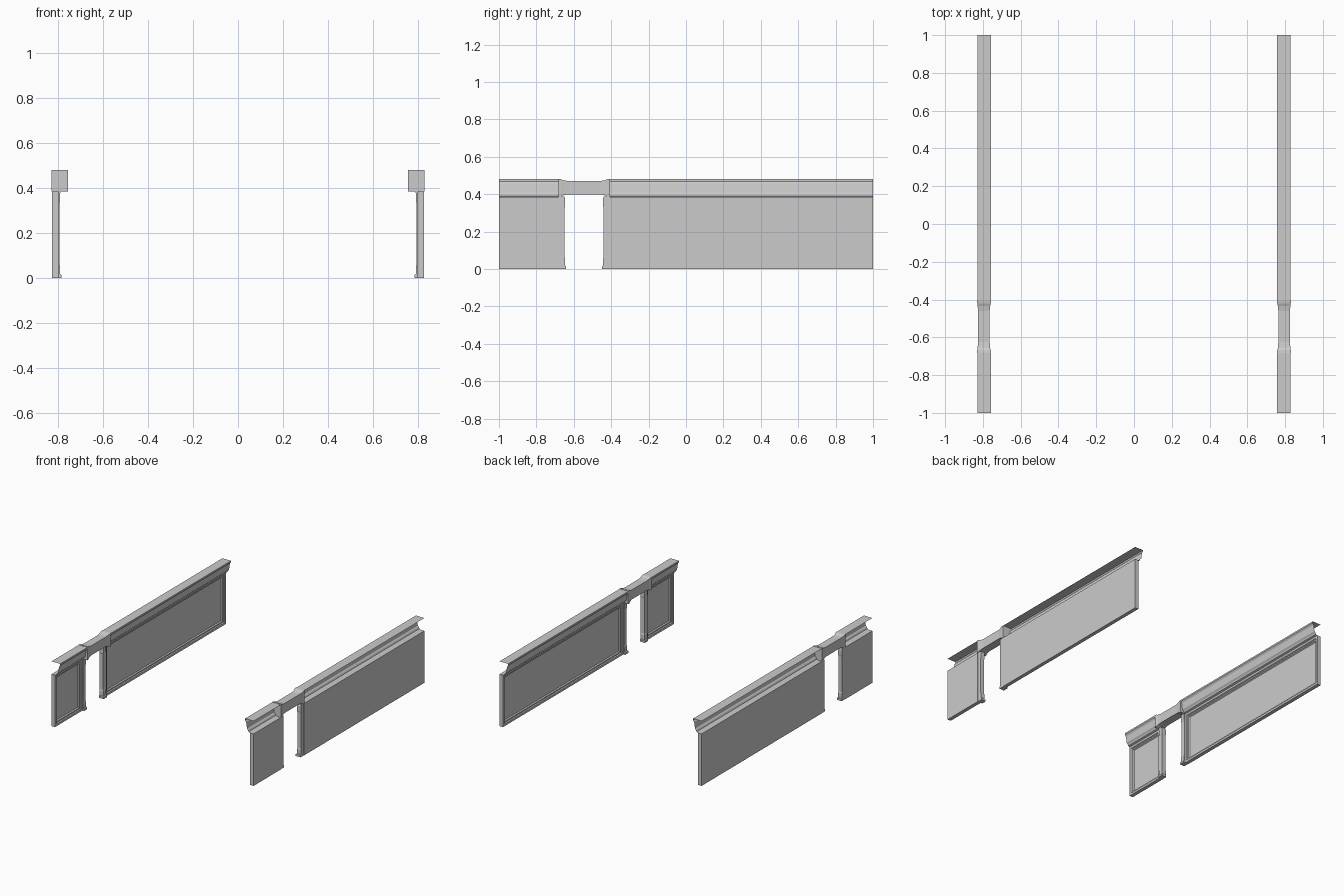
import bpy, bmesh

if "Cube" in bpy.data.objects:
    bpy.data.objects.remove(bpy.data.objects["Cube"])

OUT = 0.828  # outer wall plane


def finish(bm, name, recalc=True):
    if recalc:
        bmesh.ops.recalc_face_normals(bm, faces=bm.faces)
    me = bpy.data.meshes.new(name)
    bm.to_mesh(me)
    bm.free()
    ob = bpy.data.objects.new(name, me)
    bpy.context.collection.objects.link(ob)
    m = ob.modifiers.new("mirror", 'MIRROR')  # opposite wall
    m.use_axis[0] = True
    return ob


def loft(name, rings, cap=True, closed=True):
    """Skin a list of equal-length point rings."""
    bm = bmesh.new()
    rows = [[bm.verts.new(p) for p in r] for r in rings]
    n = len(rows[0])
    for a, b in zip(rows, rows[1:]):
        for i in range(n if closed else n - 1):
            j = (i + 1) % n
            bm.faces.new((a[i], a[j], b[j], b[i]))
    if cap:
        bm.faces.new(rows[0])
        bm.faces.new(rows[-1])
    # open moulding is already wound with its normals outward
    return finish(bm, name, recalc=closed)


def wall_panel(name, y0, y1):
    """Slab whose inner face is stepped into a framed recess."""
    bm = bmesh.new()
    x, z = 0.800, 0.385
    bmesh.ops.create_cube(bm, size=1)
    for v in bm.verts:
        v.co.x = OUT if v.co.x > 0 else x
        v.co.y = y1 if v.co.y > 0 else y0
        v.co.z = z if v.co.z > 0 else 0
    bmesh.ops.recalc_face_normals(bm, faces=bm.faces)
    face = [f for f in bm.faces if f.normal.x < -0.5][0]
    for t, d in ((0.022, 0), (0.006, -0.007), (0.012, 0), (0.008, -0.008)):
        bmesh.ops.inset_region(bm, faces=[face], thickness=t, depth=d)
    return finish(bm, name)


# cornice section (x, z): top plate, fascia and stepped underside, open at the back
profile = [(OUT, 0.48), (0.758, 0.48), (0.758, 0.468), (0.767, 0.456),
           (0.771, 0.43), (0.774, 0.41), (0.783, 0.40), (0.787, 0.39), (0.80, 0.385)]

# wall bays either side of the doorway
for tag, y0, y1 in (("front", -1.0, -0.68), ("rear", -0.41, 1.0)):
    wall_panel(tag + "_wall_panel", y0, y1)
    loft(tag + "_cornice", [[(x, y, z) for x, z in profile] for y in (y0, y1)],
         cap=False, closed=False)

# door posts: (z, inner x, projection into the doorway)
steps = [(0, 0.787, 0.038), (0.014, 0.787, 0.038), (0.019, 0.793, 0.034),
         (0.055, 0.793, 0.034), (0.062, 0.796, 0.031), (0.328, 0.796, 0.031),
         (0.335, 0.793, 0.034), (0.375, 0.793, 0.034), (0.387, 0.787, 0.030)]
for tag, y, s in (("front", -0.68, 1), ("rear", -0.41, -1)):
    loft(tag + "_door_post",
         [[(x, y, z), (OUT - 0.002, y, z), (OUT - 0.002, y + s * w, z), (x, y + s * w, z)]
          for z, x, w in steps])

# lintel with flared ends: (y, inner x, outer x, bottom z, top z)
lintel = [(-0.682, 0.758, 0.83, 0.385, 0.482), (-0.668, 0.758, 0.83, 0.387, 0.480),
          (-0.655, 0.762, 0.828, 0.394, 0.474), (-0.625, 0.764, 0.825, 0.399, 0.470),
          (-0.460, 0.764, 0.825, 0.399, 0.470), (-0.435, 0.762, 0.828, 0.394, 0.474),
          (-0.420, 0.758, 0.83, 0.387, 0.480), (-0.406, 0.758, 0.83, 0.385, 0.482)]
loft("door_lintel", [[(a, y, b), (c, y, b), (c, y, t), (a, y, t)] for y, a, c, b, t in lintel])
